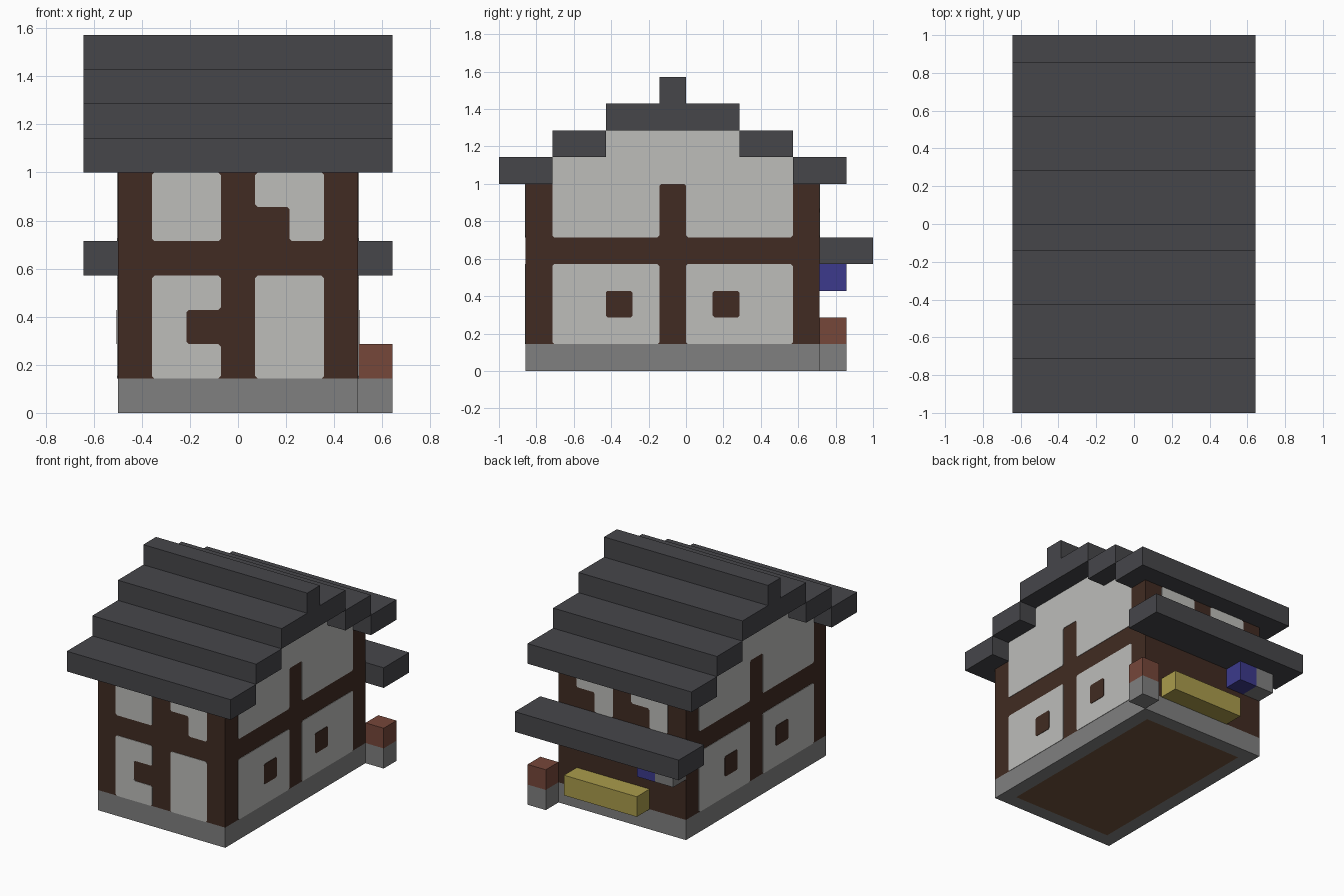
import bpy
import bmesh
from mathutils import Vector

if "Cube" in bpy.data.objects:
    bpy.data.objects.remove(bpy.data.objects["Cube"], do_unlink=True)

U = 1 / 7          # edge of one building block
SKIN = 0.003       # thickness of the wall plates


def material(name, rgb):
    lin = [((c / 255 + 0.055) / 1.055) ** 2.4 for c in rgb] + [1.0]
    m = bpy.data.materials.new(name)
    m.use_nodes = True
    m.diffuse_color = lin
    m.node_tree.nodes["Principled BSDF"].inputs["Base Color"].default_value = lin
    return m


SLATE = material("dark_slate", (70, 70, 74))
TIMBER = material("dark_timber", (65, 43, 34))
PLASTER = material("pale_plaster", (189, 189, 186))
STONE = material("grey_stone", (128, 128, 128))
PLANK = material("brown_plank", (113, 84, 60))
CLAY = material("red_clay", (118, 71, 58))
STRAW = material("yellow_straw", (170, 156, 76))
BLUE = material("blue_cloth", (60, 58, 140))


def finish(bm, name, *mats):
    bmesh.ops.recalc_face_normals(bm, faces=bm.faces)
    me = bpy.data.meshes.new(name)
    bm.to_mesh(me)
    bm.free()
    for m in mats:
        me.materials.append(m)
    ob = bpy.data.objects.new(name, me)
    bpy.context.collection.objects.link(ob)
    return ob


def box_mesh(xs, ys, zs):
    bm = bmesh.new()
    bmesh.ops.create_cube(bm, size=1)
    for v in bm.verts:
        v.co = Vector([r[c > 0] * U for c, r in zip(v.co, (xs, ys, zs))])
    return bm


def box(name, xs, ys, zs, mat):
    return finish(box_mesh(xs, ys, zs), name, mat)


def rect(a0, a1, b0, b1):
    return [(a0, b0), (a1, b0), (a1, b1), (a0, b1)]


def plate(name, outline, axis, pos, side, mat, thick=SKIN):
    """Thin plate with clipped corners, lying on a wall."""
    bm = bmesh.new()
    pts = [Vector(p) for p in outline]
    verts = []
    for i, p in enumerate(pts):
        for q in (pts[i - 1], pts[(i + 1) % len(pts)]):
            a, b = (p + (q - p).normalized() * 0.07) * U
            verts.append(bm.verts.new((pos * U, a, b) if axis == "x" else (a, pos * U, b)))
    face = bm.faces.new(verts)
    out = bmesh.ops.extrude_face_region(bm, geom=[face])
    step = Vector((side, 0, 0) if axis == "x" else (0, side, 0)) * thick
    for g in out["geom"]:
        if isinstance(g, bmesh.types.BMVert):
            g.co += step
    return finish(bm, name, mat)


# Stone base with the plank floor showing underneath
bm = box_mesh((-3.5, 3.5), (-6, 5), (0, 1))
bm.faces.ensure_lookup_table()
bmesh.ops.recalc_face_normals(bm, faces=bm.faces)
bottom = next(f for f in bm.faces if f.normal.z < -0.5)
bmesh.ops.inset_region(bm, faces=[bottom], thickness=U)
bottom.material_index = 1
finish(bm, "stone_base", STONE, PLANK)

# Timber walls and plaster attic
box("timber_walls", (-3.5, 3.5), (-6, 5), (1, 7), TIMBER)
box("attic_lower", (-3.5, 3.5), (-5, 4), (7, 8), PLASTER)
box("attic_upper", (-3.5, 3.5), (-3, 2), (8, 9), PLASTER)

# Plaster panels and small windows on both gables
gable = [(-5, 5), (-1, 5), (-1, 7), (0, 7), (0, 5), (4, 5), (4, 8),
         (2, 8), (2, 9), (-3, 9), (-3, 8), (-5, 8)]
for side, word in ((1, "left"), (-1, "right")):
    x = 3.5 * side
    plate(f"{word}_gable_panel", gable, "x", x, side, PLASTER)
    for y, window in ((-5, -3), (0, 1)):
        end = "front" if y < 0 else "back"
        plate(f"{word}_{end}_panel", rect(y, y + 4, 1, 4), "x", x, side, PLASTER)
        plate(f"{word}_{end}_window", rect(window, window + 1, 2, 3),
              "x", x, side, TIMBER, SKIN * 2)

# Front panels, two of them notched
plate("front_tall_panel", rect(0.5, 2.5, 1, 4), "y", -6, -1, PLASTER)
plate("front_upper_panel", rect(-2.5, -0.5, 5, 7), "y", -6, -1, PLASTER)
plate("front_notched_upper_panel",
      [(1.5, 5), (2.5, 5), (2.5, 7), (0.5, 7), (0.5, 6), (1.5, 6)],
      "y", -6, -1, PLASTER)
plate("front_notched_lower_panel",
      [(-2.5, 1), (-0.5, 1), (-0.5, 2), (-1.5, 2), (-1.5, 3), (-0.5, 3),
       (-0.5, 4), (-2.5, 4)], "y", -6, -1, PLASTER)

# Back upper panels, notched below
for x, word in ((0.5, "left"), (-2.5, "right")):
    plate(f"back_{word}_panel",
          [(x, 5), (x + 1, 5), (x + 1, 6), (x + 2, 6), (x + 2, 7), (x, 7)],
          "y", 5, 1, PLASTER)

# Stepped roof
span = (-4.5, 4.5)
for name, ys, z in (("front_eave", (-7, -5), 7), ("back_eave", (4, 6), 7),
                    ("front_step", (-5, -3), 8), ("back_step", (2, 4), 8),
                    ("roof_cap", (-3, 2), 9), ("roof_ridge", (-1, 0), 10)):
    box(name, span, ys, (z, z + 1), SLATE)

# Awning and the goods behind the house
box("back_awning", span, (5, 7), (4, 5), SLATE)
box("straw_bench", (-1.5, 2.5), (5, 6), (1, 2), STRAW)
box("pedestal", (3.5, 4.5), (5, 6), (0, 1), STONE)
box("clay_pot", (3.5, 4.5), (5, 6), (1, 2), CLAY)
box("hanging_cloth", (-2.5, -1.5), (5, 6), (3, 4), BLUE)
box("hanging_stone", (-3.5, -2.5), (5, 6), (3, 4), STONE)
